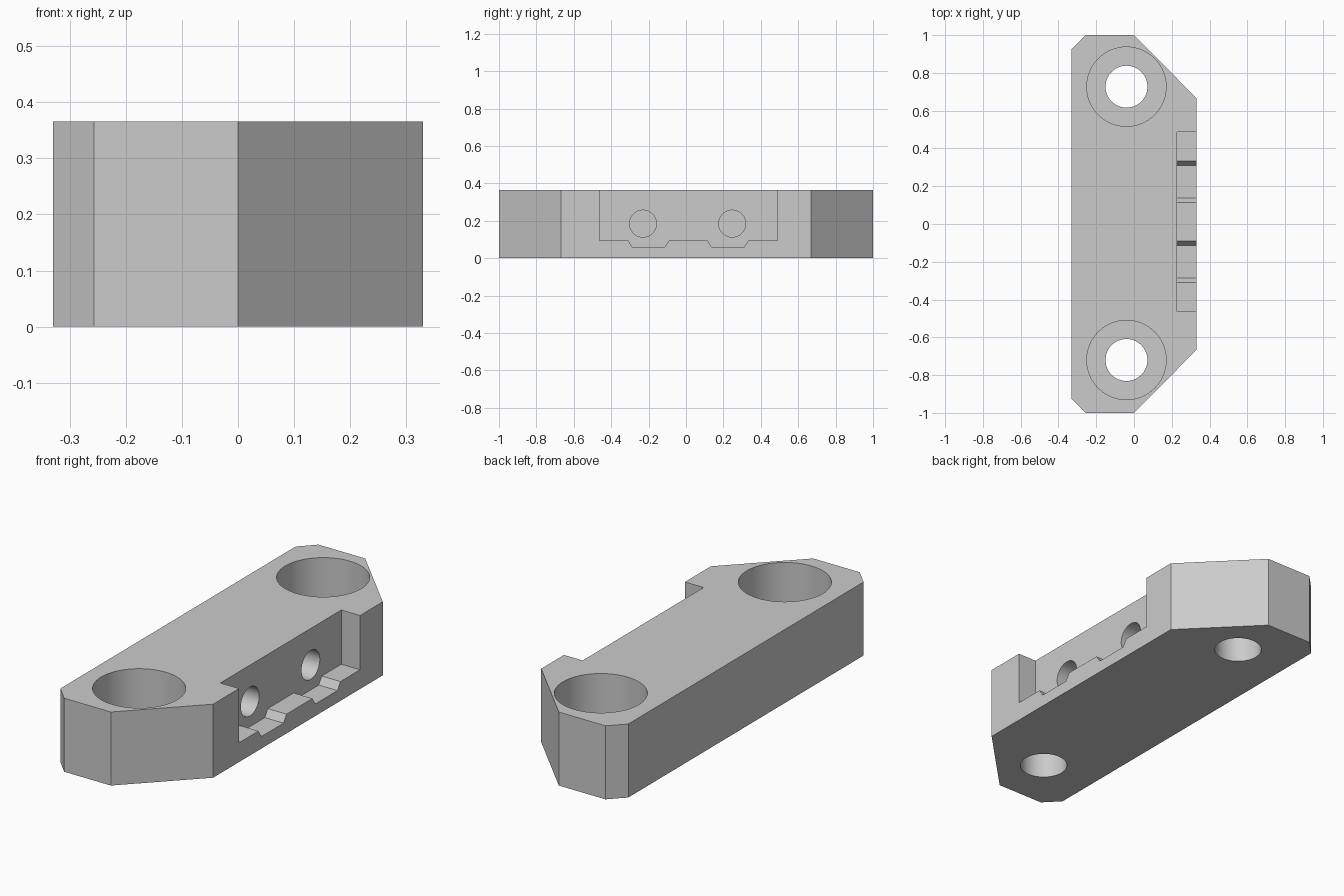
import bpy, bmesh
from mathutils import Matrix, Vector

if "Cube" in bpy.data.objects:
    bpy.data.objects.remove(bpy.data.objects["Cube"], do_unlink=True)

HEIGHT = 0.366

grey = bpy.data.materials.new("plain grey")
grey.use_nodes = True
colour = (0.6, 0.6, 0.6, 1)
grey.diffuse_color = colour
grey.node_tree.nodes["Principled BSDF"].inputs["Base Color"].default_value = colour


def finish(name, bm):
    bmesh.ops.recalc_face_normals(bm, faces=bm.faces)
    mesh = bpy.data.meshes.new(name)
    bm.to_mesh(mesh)
    bm.free()
    mesh.materials.append(grey)
    obj = bpy.data.objects.new(name, mesh)
    bpy.context.collection.objects.link(obj)
    return obj


def extrude(name, points, direction):
    bm = bmesh.new()
    face = bm.faces.new([bm.verts.new(p) for p in points])
    new = bmesh.ops.extrude_face_region(bm, geom=[face])["geom"]
    verts = [v for v in new if isinstance(v, bmesh.types.BMVert)]
    bmesh.ops.translate(bm, verts=verts, vec=direction)
    return finish(name, bm)


def cylinder(name, radius, start, end):
    start, end = Vector(start), Vector(end)
    axis = end - start
    turn = axis.to_track_quat("Z", "Y").to_matrix().to_4x4()
    bm = bmesh.new()
    bmesh.ops.create_cone(bm, cap_ends=True, segments=64, radius1=radius, radius2=radius,
                          depth=axis.length, matrix=Matrix.Translation((start + end) / 2) @ turn)
    return finish(name, bm)


# Chamfered block
outline = [(-0.33, -0.925), (-0.257, -1), (0, -1), (0.33, -0.667)]
outline += [(x, -y) for x, y in reversed(outline)]
block = extrude("mounting_block", [(x, y, 0) for x, y in outline], (0, 0, HEIGHT))

# Side pocket with two shallow dips in its floor
profile = [(-0.463, 0.5), (-0.463, 0.096)]
for y in (-0.2, 0.224):
    profile += [(y - 0.11, 0.096), (y - 0.087, 0.06), (y + 0.087, 0.06), (y + 0.11, 0.096)]
profile += [(0.488, 0.096), (0.488, 0.5)]
cutters = [extrude("pocket_cutter", [(0.227, y, z) for y, z in profile], (0.3, 0, 0))]

# Counterbored bolt holes
for end, y in (("front", -0.72), ("back", 0.727)):
    cutters.append(cylinder(end + "_bolt_cutter", 0.111, (-0.04, y, -0.1), (-0.04, y, 0.25)))
    cutters.append(cylinder(end + "_counterbore_cutter", 0.21, (-0.04, y, 0.146), (-0.04, y, 0.5)))

# Blind holes in the pocket wall
for end, y in (("front", -0.23), ("back", 0.247)):
    cutters.append(cylinder(end + "_screw_cutter", 0.072, (-0.05, y, 0.185), (0.3, y, 0.185)))

for cutter in cutters:
    cut = block.modifiers.new(cutter.name, "BOOLEAN")
    cut.operation = "DIFFERENCE"
    cut.solver = "EXACT"
    cut.object = cutter

# Apply the cuts, then drop the cutters
bpy.context.view_layer.objects.active = block
block.select_set(True)
for name in [m.name for m in block.modifiers]:
    bpy.ops.object.modifier_apply(modifier=name)
for cutter in cutters:
    bpy.data.objects.remove(cutter, do_unlink=True)

bpy.ops.object.shade_smooth_by_angle()
